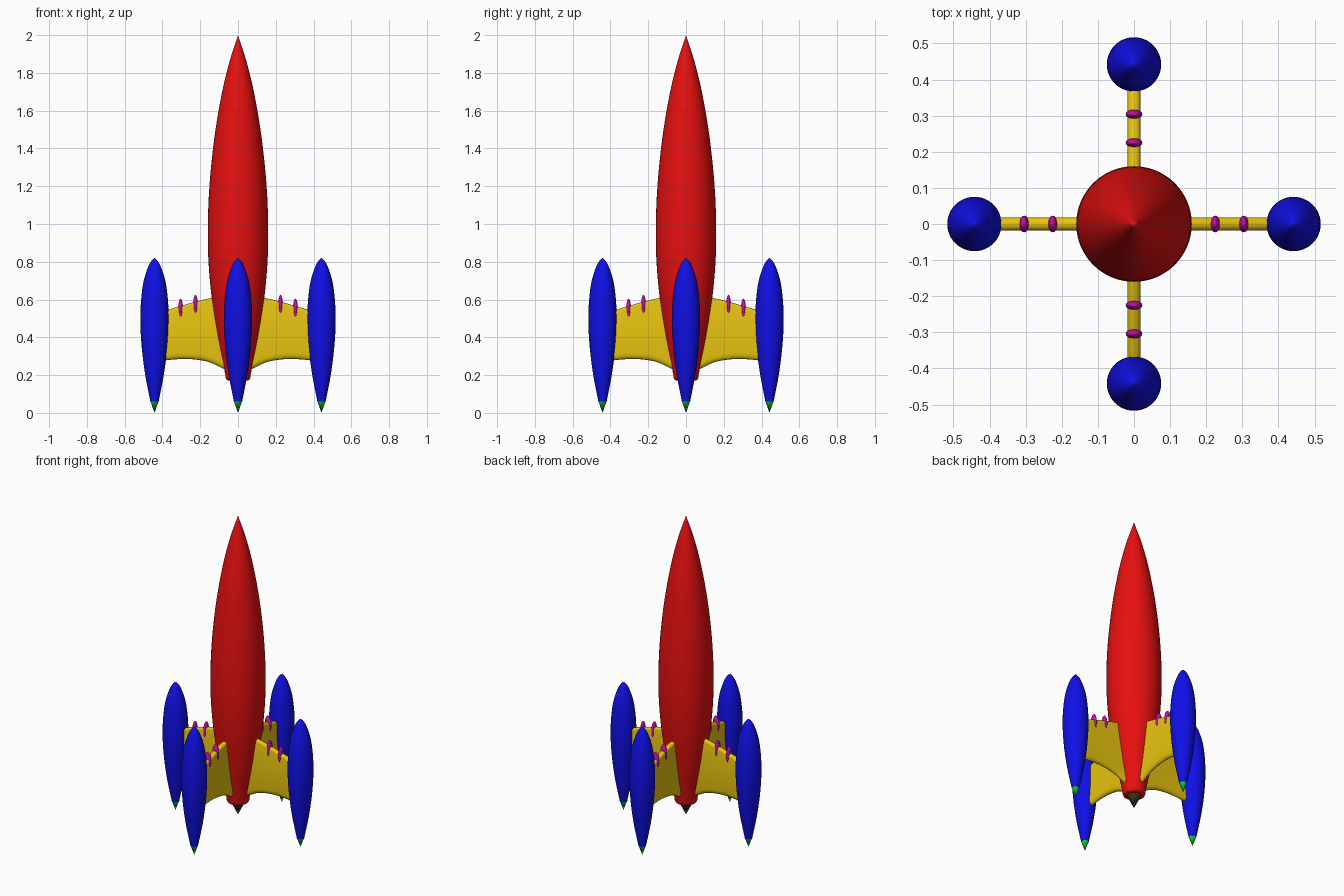
import bpy
import bmesh
import math
from mathutils import Matrix, Vector

default = bpy.data.objects.get("Cube")
if default:
    bpy.data.objects.remove(default)


def material(name, rgb):
    mat = bpy.data.materials.new(name)
    mat.use_nodes = True
    mat.diffuse_color = (*rgb, 1)
    mat.node_tree.nodes["Principled BSDF"].inputs["Base Color"].default_value = (*rgb, 1)
    return mat


RED = material("red", (0.8, 0.005, 0.005))
BLUE = material("blue", (0.005, 0.005, 0.8))
YELLOW = material("yellow", (0.8, 0.55, 0.005))
MAGENTA = material("magenta", (0.6, 0.004, 0.4))
GREEN = material("green", (0.004, 0.65, 0.06))
BROWN = material("dark brown", (0.06, 0.035, 0.012))


def finish(bm, name, mat, matrix=Matrix(), angle=50):
    """Turn a bmesh into a smooth-shaded object with one colour."""
    bmesh.ops.remove_doubles(bm, verts=bm.verts, dist=1e-5)
    bmesh.ops.recalc_face_normals(bm, faces=bm.faces)
    bm.transform(matrix)
    mesh = bpy.data.meshes.new(name)
    bm.to_mesh(mesh)
    bm.free()
    mesh.materials.append(mat)
    obj = bpy.data.objects.new(name, mesh)
    bpy.context.collection.objects.link(obj)
    bpy.ops.object.select_all(action="DESELECT")
    obj.select_set(True)
    bpy.context.view_layer.objects.active = obj
    bpy.ops.object.shade_smooth_by_angle(angle=math.radians(angle))
    return obj


def spline(points, steps=4):
    """Smooth curve through the given points."""
    pts = [Vector(p) for p in points]
    pts = [2 * pts[0] - pts[1]] + pts + [2 * pts[-1] - pts[-2]]
    out = []
    for a, b, c, d in zip(pts, pts[1:], pts[2:], pts[3:]):
        for i in range(steps):
            t = i / steps
            out.append(0.5 * (2 * b + (c - a) * t + (2 * a - 5 * b + 4 * c - d) * t**2
                              + (3 * b - a - 3 * c + d) * t**3))
    return out + [pts[-2]]


def lathe(name, profile, mat, matrix=Matrix(), segments=48):
    """Spin a (radius, height) profile round the z axis."""
    bm = bmesh.new()
    verts = [bm.verts.new((max(r, 0), 0, z)) for r, z in profile]
    edges = [bm.edges.new(pair) for pair in zip(verts, verts[1:])]
    bmesh.ops.spin(bm, geom=verts + edges, cent=(0, 0, 0), axis=(0, 0, 1),
                   angle=math.tau, steps=segments, use_duplicate=False)
    return finish(bm, name, mat, matrix)


def cone(name, radius, top, tip, mat, matrix=Matrix()):
    """Downward-pointing exhaust cone."""
    return lathe(name, [(0, top), (radius, top), (0, tip)], mat, matrix, 32)


def fin(name, matrix):
    """Loft a thin rounded section outward between the two edge curves."""
    top = spline([(0.04, 0.635), (0.13, 0.612), (0.22, 0.59), (0.3, 0.567), (0.37, 0.545), (0.44, 0.515)])
    low = spline([(0.04, 0.215), (0.08, 0.235), (0.15, 0.268), (0.23, 0.283), (0.31, 0.285), (0.44, 0.272)])
    half, top_round, low_round, arc = 0.0175, 0.015, 0.032, 8
    bm = bmesh.new()
    rings = []
    for (xt, zt), (xl, zl) in zip(top, low):
        ring = []
        for i in range(arc + 1):
            a = math.pi * i / arc
            ring.append(bm.verts.new((xt, half * math.cos(a), zt - top_round * (1 - math.sin(a)))))
        for i in range(arc + 1):
            a = math.pi * i / arc
            ring.append(bm.verts.new((xl, -half * math.cos(a), zl + low_round * (1 - math.sin(a)))))
        rings.append(ring)
    for r0, r1 in zip(rings, rings[1:]):
        for i in range(len(r0)):
            j = (i + 1) % len(r0)
            bm.faces.new((r0[i], r0[j], r1[j], r1[i]))
    bm.faces.new(rings[0])
    bm.faces.new(rings[-1])
    return finish(bm, name, YELLOW, matrix)


def bead(name, x, z, matrix):
    """Flattened ellipsoid threaded on the fin's upper edge."""
    bm = bmesh.new()
    bmesh.ops.create_uvsphere(bm, u_segments=24, v_segments=16, radius=1)
    place = Matrix.Translation((x, 0, z)) @ Matrix.Diagonal((0.013, 0.023, 0.058, 1))
    return finish(bm, name, MAGENTA, matrix @ place)


# Main hull with rounded tail rim
hull = spline([(0.067, 0.2), (0.08, 0.27), (0.106, 0.4), (0.138, 0.6), (0.155, 0.78),
               (0.16, 0.94), (0.156, 1.12), (0.143, 1.3), (0.119, 1.5), (0.084, 1.7),
               (0.045, 1.86), (0, 2.0)])
lathe("hull", [(0, 0.172), (0.054, 0.172), (0.062, 0.177), (0.066, 0.187)] + hull, RED, segments=64)
cone("main_exhaust", 0.042, 0.175, 0.09, BROWN)

# Four arms, each with a fin, two beads, a pod and its exhaust
pod = spline([(0.022, 0.06), (0.034, 0.12), (0.049, 0.2), (0.064, 0.31), (0.073, 0.42),
              (0.075, 0.52), (0.069, 0.62), (0.057, 0.7), (0.035, 0.77), (0.016, 0.805), (0, 0.82)])
for k, side in enumerate(("left", "back", "right", "front")):
    turn = Matrix.Rotation(k * math.pi / 2, 4, "Z")
    out = turn @ Matrix.Translation((0.442, 0, 0))
    fin(side + "_fin", turn)
    bead(side + "_inner_bead", 0.225, 0.566, turn)
    bead(side + "_outer_bead", 0.304, 0.547, turn)
    lathe(side + "_pod", [(0, 0.06)] + pod, BLUE, out)
    cone(side + "_pod_exhaust", 0.022, 0.062, 0, GREEN, out)
